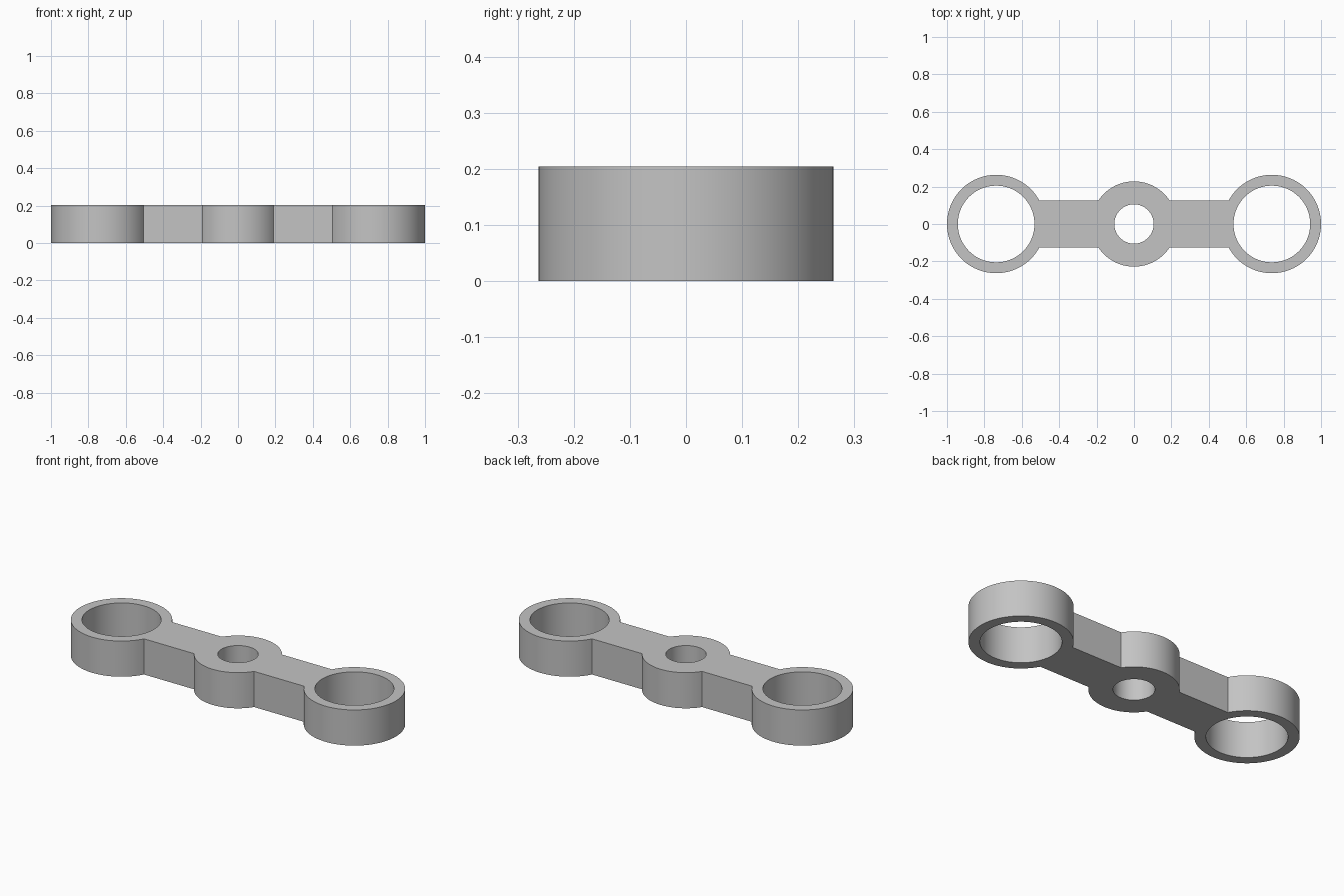
import bpy, bmesh
from math import sin, cos, pi, asin, radians

cube = bpy.data.objects.get("Cube")
if cube:
    bpy.data.objects.remove(cube, do_unlink=True)

HEIGHT = 0.204
END_X, END_R, END_HOLE = 0.737, 0.263, 0.205
HUB_R, HUB_HOLE = 0.228, 0.105
ARM_HALF = 0.126


def arc(cx, r, start, end, n):
    return [(cx + r * cos(start + (end - start) * i / n),
             r * sin(start + (end - start) * i / n)) for i in range(n + 1)]


def add_loop(bm, points):
    verts = [bm.verts.new((x, y, 0)) for x, y in points]
    for i, v in enumerate(verts):
        bm.edges.new((v, verts[(i + 1) % len(verts)]))


# Outer outline: two end rings and a hub, joined by straight arms
a, b = asin(ARM_HALF / END_R), asin(ARM_HALF / HUB_R)
outline = (arc(END_X, END_R, a - pi, pi - a, 72) + arc(0, HUB_R, b, pi - b, 32)
           + arc(-END_X, END_R, a, 2 * pi - a, 72)
           + arc(0, HUB_R, pi + b, 2 * pi - b, 32))

bm = bmesh.new()
add_loop(bm, outline)

# Bores through the ends and the hub
for cx, r in ((-END_X, END_HOLE), (0, HUB_HOLE), (END_X, END_HOLE)):
    add_loop(bm, arc(cx, r, 0, 2 * pi, 80)[:-1])

# Fill the flat profile and raise it to full thickness
bmesh.ops.triangle_fill(bm, edges=bm.edges[:], use_beauty=True, normal=(0, 0, 1))
raised = bmesh.ops.extrude_face_region(bm, geom=bm.faces[:], use_keep_orig=True)
bmesh.ops.translate(bm, vec=(0, 0, HEIGHT),
                    verts=[g for g in raised["geom"] if isinstance(g, bmesh.types.BMVert)])
bmesh.ops.recalc_face_normals(bm, faces=bm.faces[:])

mesh = bpy.data.meshes.new("link_bar")
bm.to_mesh(mesh)
bm.free()
link = bpy.data.objects.new("link_bar", mesh)
bpy.context.collection.objects.link(link)

# Plain grey finish
grey = bpy.data.materials.new("grey")
grey.use_nodes = True
colour = (0.55, 0.55, 0.55, 1)
grey.diffuse_color = colour
grey.node_tree.nodes["Principled BSDF"].inputs["Base Color"].default_value = colour
mesh.materials.append(grey)

# Smooth walls with crisp rims
bpy.ops.object.select_all(action='DESELECT')
link.select_set(True)
bpy.context.view_layer.objects.active = link
bpy.ops.object.shade_smooth_by_angle(angle=radians(30))
